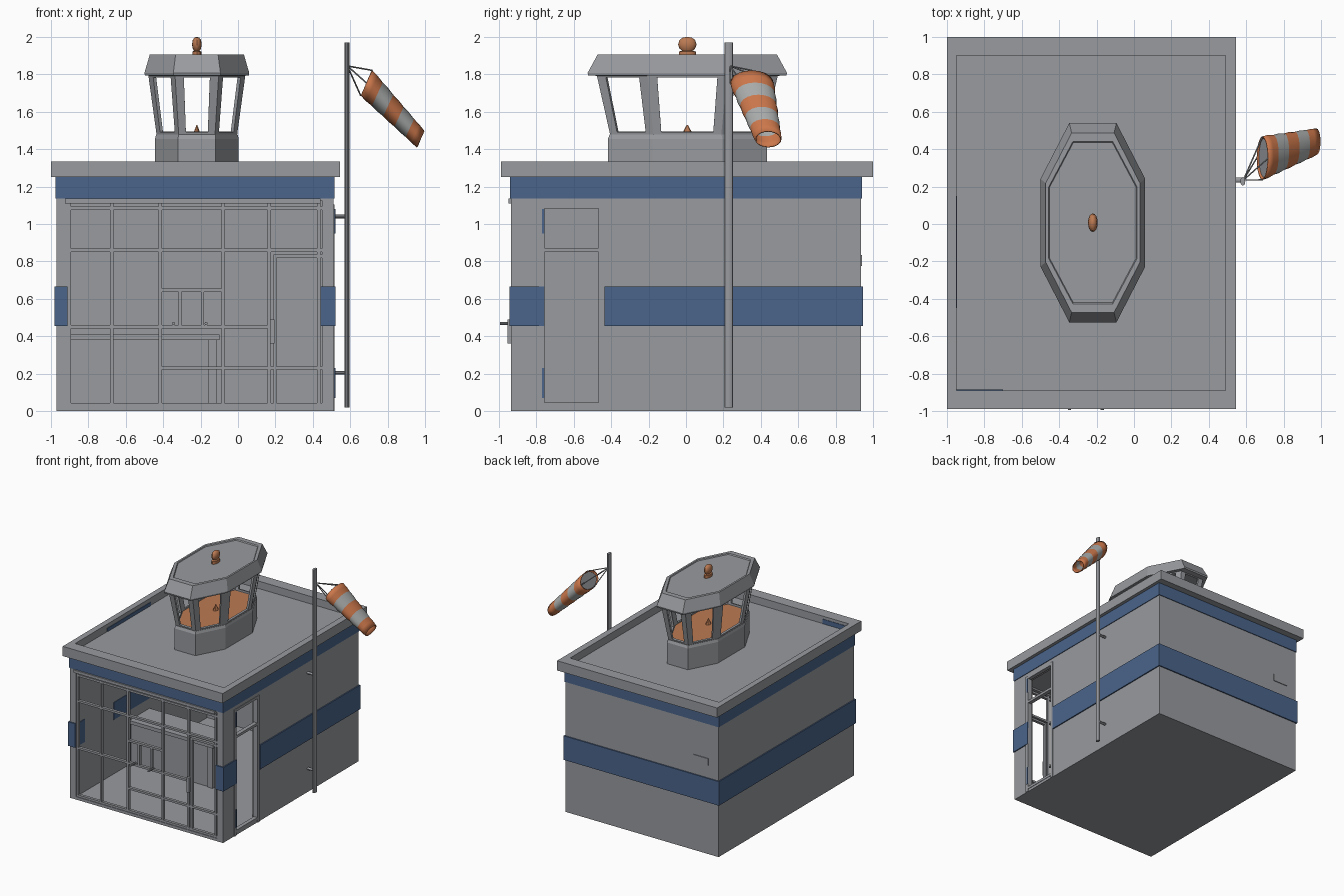
import bpy, bmesh, math
from mathutils import Vector

if "Cube" in bpy.data.objects:
    bpy.data.objects.remove(bpy.data.objects["Cube"])


def material(name, rgb):
    m = bpy.data.materials.new(name)
    m.diffuse_color = (*rgb, 1)
    m.use_nodes = True
    m.node_tree.nodes["Principled BSDF"].inputs["Base Color"].default_value = m.diffuse_color
    return m


GREY = material("wall grey", (0.315, 0.325, 0.345))
PALE = material("sock pale grey", (0.40, 0.41, 0.41))
BLUE = material("stripe blue", (0.068, 0.128, 0.255))
ORANGE = material("signal orange", (0.60, 0.185, 0.07))
AMBER = material("dull orange", (0.50, 0.195, 0.085))


def mesh_object(name, verts, faces, mats, face_mats=None):
    me = bpy.data.meshes.new(name)
    me.from_pydata([tuple(v) for v in verts], [], faces)
    for m in mats:
        me.materials.append(m)
    if face_mats:
        me.polygons.foreach_set("material_index", face_mats)
    bm = bmesh.new()
    bm.from_mesh(me)
    bmesh.ops.remove_doubles(bm, verts=bm.verts, dist=1e-5)
    bmesh.ops.recalc_face_normals(bm, faces=bm.faces)
    bm.to_mesh(me)
    bm.free()
    ob = bpy.data.objects.new(name, me)
    bpy.context.collection.objects.link(ob)
    return ob


def box(name, x0, x1, y0, y1, z0, z1, mat=GREY):
    v = [(x, y, z) for x in (x0, x1) for y in (y0, y1) for z in (z0, z1)]
    f = [(0, 1, 3, 2), (4, 6, 7, 5), (0, 4, 5, 1), (2, 3, 7, 6), (0, 2, 6, 4), (1, 5, 7, 3)]
    return mesh_object(name, v, f, [mat])


def loft(name, rings, mats, band_mats=None, caps=True):
    n = len(rings[0])
    v = [p for r in rings for p in r]
    f, fm = [], []
    for i in range(len(rings) - 1):
        for j in range(n):
            k = (j + 1) % n
            f.append((i * n + j, i * n + k, (i + 1) * n + k, (i + 1) * n + j))
            fm.append(band_mats[i] if band_mats else 0)
    if caps:
        f += [tuple(range(n))[::-1], tuple(range(len(v) - n, len(v)))]
        fm += [0, 0]
    return mesh_object(name, v, f, mats, fm)


def ellipse(c, u, v, n=16):
    return [Vector(c) + u * math.cos(2 * math.pi * i / n) + v * math.sin(2 * math.pi * i / n)
            for i in range(n)]


def smooth(ob):
    bpy.ops.object.select_all(action='DESELECT')
    ob.select_set(True)
    bpy.context.view_layer.objects.active = ob
    bpy.ops.object.shade_smooth_by_angle(angle=math.radians(35))


def rod(name, a, b, ru, rv=None, mat=GREY, n=10):
    a, b = Vector(a), Vector(b)
    d = (b - a).normalized()
    u = d.cross(Vector((0, 1, 0)))
    u = u.normalized() if u.length > 0.01 else Vector((1, 0, 0))
    v = d.cross(u)
    ob = loft(name, [ellipse(p, u * ru, v * (rv or ru), n) for p in (a, b)], [mat])
    smooth(ob)
    return ob


def cut(ob, *cutters):
    for c in cutters:
        m = ob.modifiers.new("cut", 'BOOLEAN')
        m.operation = 'DIFFERENCE'
        m.object = c
        bpy.context.view_layer.objects.active = ob
        bpy.ops.object.modifier_apply(modifier=m.name)
        bpy.data.objects.remove(c)


# Main building: one hollow room with an open front and a side door
building = box("building", -0.97, 0.51, -0.935, 0.935, 0, 1.26)
cut(building,
    box("room_cutter", -0.91, 0.45, -1.1, 0.875, 0.025, 1.125),
    box("door_cutter", 0.40, 0.60, -0.775, -0.445, 0.025, 1.095))
box("back_wall_plate", -0.87, -0.73, 0.93, 0.941, 0.775, 0.835)

# Roof slab with parapet
parapet = box("roof_parapet", -1.0, 0.545, -0.99, 1.0, 1.25, 1.335)
cut(parapet, box("roof_cutter", -0.95, 0.49, -0.89, 0.90, 1.27, 1.5))

# Blue paint on the inside of the parapet, the room's left wall and the door post
box("parapet_paint_left", -0.951, -0.946, -0.45, 0.15, 1.27, 1.30, BLUE)
box("parapet_paint_front", -0.95, -0.70, -0.891, -0.886, 1.27, 1.31, BLUE)
box("room_paint_front", -0.912, -0.906, -0.90, -0.82, 0.46, 0.66, BLUE)
box("room_paint_back", -0.912, -0.906, -0.42, 0.12, 0.50, 0.65, BLUE)
for z0, z1 in ((0.07, 0.23), (0.95, 1.08)):
    box("door_post_paint", 0.514, 0.52, -0.77, -0.757, z0, z1, BLUE)

# Blue stripe under the roof, all round
for name, a in {"front": (-0.976, 0.516, -0.941, -0.935), "back": (-0.976, 0.516, 0.935, 0.941),
                "left": (-0.976, -0.97, -0.935, 0.935), "right": (0.51, 0.516, -0.935, 0.935)}.items():
    box("upper_stripe_" + name, *a, 1.137, 1.25, BLUE)

# Raised blue stripe at mid height, broken at the glazing and the side door
for name, a in {"back": (-0.98, 0.52, 0.935, 0.945), "left": (-0.98, -0.97, -0.945, 0.935),
                "right": (0.51, 0.52, -0.435, 0.935), "right_corner": (0.51, 0.52, -0.945, -0.757),
                "front_left": (-0.97, -0.912, -0.945, -0.935),
                "front_right": (0.442, 0.51, -0.945, -0.935)}.items():
    box("middle_stripe_" + name, *a, 0.455, 0.665, BLUE)

# Front glazing bars: uprights (x, z0, z1) and rails (z, x0, x1)
w = 0.009
for x, z0, z1 in [(-0.902, 0.025, 1.12), (-0.675, 0.025, 1.12), (-0.415, 0.025, 1.12),
                  (-0.08, 0.025, 1.12), (0.168, 0.025, 1.12),
                  (0.198, 0.025, 0.83), (0.432, 0.025, 1.12),
                  (-0.31, 0.45, 0.645), (-0.19, 0.45, 0.645)]:
    box("glazing_upright", x - w, x + w, -0.93, -0.905, z0, z1)
for z, x0, x1 in [(0.034, -0.91, 0.45), (0.23, -0.415, 0.45), (0.45, -0.91, 0.168),
                  (0.645, -0.415, -0.08), (0.86, -0.91, 0.45), (0.828, 0.19, 0.45),
                  (1.085, -0.91, 0.45)]:
    box("glazing_rail", x0, x1, -0.93, -0.905, z - w, z + w)
box("glazing_header", -0.925, 0.44, -0.95, -0.90, 1.11, 1.135)
box("door_handle", 0.172, 0.194, -0.955, -0.925, 0.36, 0.49)
for x in (-0.345, -0.17):
    rod("window_latch", (x, -0.92, 0.468), (x, -0.995, 0.468), 0.009)

# Side door frame
for y in (-0.775, -0.457):
    box("side_door_post", 0.47, 0.517, y - 0.01, y + 0.018, 0.0, 1.105)
for z in (0.034, 0.86, 1.093):
    box("side_door_rail", 0.48, 0.514, -0.775, -0.445, z - 0.011, z + 0.011)

# Counter across the room
box("counter_top", -0.91, -0.10, -0.20, 0.08, 0.38, 0.41)
box("counter_side", -0.16, -0.112, -0.19, 0.07, 0.025, 0.38)
box("counter_front", -0.91, -0.16, -0.18, -0.15, 0.025, 0.38)

# Control tower: long octagons stacked up
CX, CY = -0.22, 0.007


def octagon(hx, hy, z):
    kx, ky = hx * 0.45, hy * 0.44
    return [Vector((CX + x, CY + y, z)) for x, y in
            [(hx, -ky), (hx, ky), (kx, hy), (-kx, hy), (-hx, ky), (-hx, -ky), (-kx, -hy), (kx, -hy)]]


loft("tower_base", [octagon(0.224, 0.425, 1.26), octagon(0.224, 0.425, 1.455),
                    octagon(0.218, 0.415, 1.478)], [GREY])
loft("tower_floor", [octagon(0.198, 0.385, 1.47), octagon(0.198, 0.385, 1.482)], [AMBER])
loft("tower_roof", [octagon(0.235, 0.45, 1.79), octagon(0.278, 0.53, 1.795), octagon(0.28, 0.533, 1.808),
                    octagon(0.252, 0.48, 1.905), octagon(0.236, 0.435, 1.905),
                    octagon(0.232, 0.428, 1.897)], [GREY])

# Leaning window frames, one open pane per side
lo, hi = octagon(0.215, 0.412, 1.475), octagon(0.26, 0.485, 1.80)
verts, faces = [], []
for i in range(8):
    j = (i + 1) % 8
    m = (0.12, 0.17, 0.2, 0.17)[i % 4]
    b = len(verts)
    for s0, s1, v0, v1 in ((0, 1, 0, 1), (m, 1 - m, 0.05, 0.95)):
        for s, v in ((s0, v0), (s1, v0), (s1, v1), (s0, v1)):
            verts.append(lo[i].lerp(lo[j], s).lerp(hi[i].lerp(hi[j], s), v))
    faces += [(b + k, b + (k + 1) % 4, b + 4 + (k + 1) % 4, b + 4 + k) for k in range(4)]
windows = mesh_object("tower_window_frames", verts, faces, [GREY])
sol = windows.modifiers.new("thickness", 'SOLIDIFY')
sol.thickness, sol.offset = 0.018, -1

# Beacon on the roof and the small cone inside
X, Y = Vector((1, 0, 0)), Vector((0, 1, 0))
beacon = [(0.024, 1.895), (0.024, 1.922), (0.015, 1.926), (0.022, 1.938), (0.026, 1.96),
          (0.022, 1.984), (0.013, 1.996), (0.003, 2.0)]
smooth(loft("beacon", [ellipse((CX, CY, z), X * r, Y * r * 1.9) for r, z in beacon], [AMBER]))
loft("tower_cone", [ellipse((CX, CY, z), X * r, Y * r * 1.5, 8)
                    for r, z in ((0.02, 1.48), (0.002, 1.53))], [AMBER])

# Windsock pole and wall brackets
rod("windsock_pole", (0.582, 0.228, 0.02), (0.582, 0.228, 1.97), 0.013, 0.023, n=12)
for z in (0.205, 1.04):
    rod("pole_bracket", (0.505, 0.235, z), (0.585, 0.235, z), 0.01, 0.014)

# Striped windsock, open at both ends, its rings hanging steeply
p0, p1 = Vector((0.687, 0.352, 1.754)), Vector((0.977, 0.44, 1.453))
u = Vector((0.42, 0, 0.91))
rings, bands = [], []
for i in range(11):
    s = i / 10
    puff = 1.0 if i % 2 == 0 else 1.04
    rings.append(ellipse(p0.lerp(p1, s), u * (0.074 - 0.026 * s) * puff,
                         Y * (0.116 - 0.046 * s) * puff, 20))
    bands.append((i // 2) % 2)
sock = loft("windsock", rings, [ORANGE, PALE], bands, caps=False)
smooth(sock)
sol = sock.modifiers.new("thickness", 'SOLIDIFY')
sol.thickness = 0.006

# Grey lining just inside the mouth
loft("windsock_lining", [ellipse(p0.lerp(p1, s), u * 0.066, Y * 0.106, 20)
                         for s in (0.03, 0.045)], [GREY])

# Cords from pole to windsock mouth
for k in (0, 5, 10, 15):
    rod("windsock_cord", (0.585, 0.235, 1.845), rings[0][k], 0.004, n=6)
